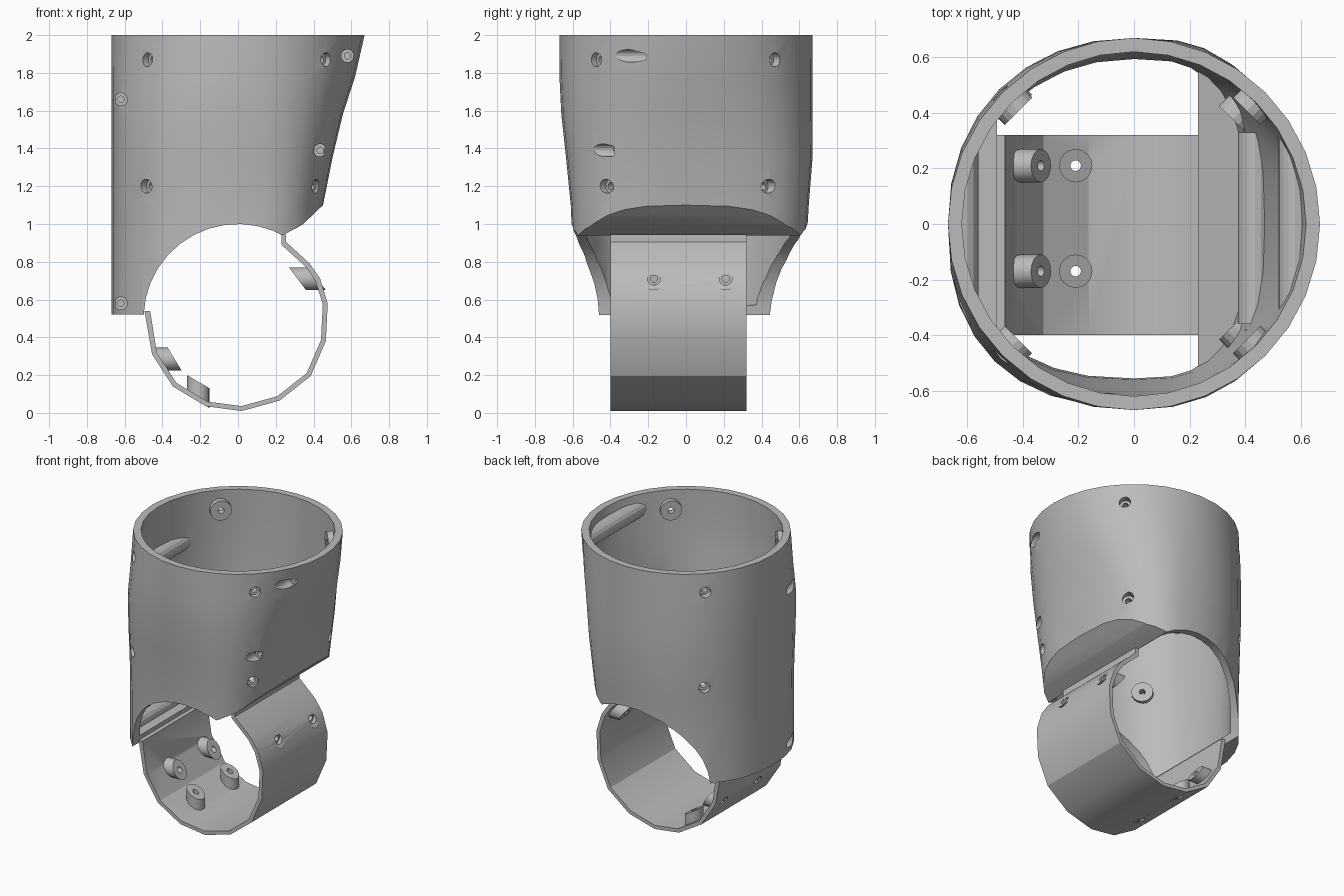
import bpy, bmesh, math
from mathutils import Vector

cube = bpy.data.objects.get("Cube")
if cube:
    bpy.data.objects.remove(cube, do_unlink=True)

grey = bpy.data.materials.new("plain grey")
grey.use_nodes = True
COLOUR = (0.5, 0.5, 0.5, 1)
grey.diffuse_color = COLOUR
grey.node_tree.nodes["Principled BSDF"].inputs["Base Color"].default_value = COLOUR


def finish(name, bm):
    bmesh.ops.recalc_face_normals(bm, faces=bm.faces)
    mesh = bpy.data.meshes.new(name)
    bm.to_mesh(mesh)
    bm.free()
    mesh.materials.append(grey)
    ob = bpy.data.objects.new(name, mesh)
    bpy.context.collection.objects.link(ob)
    return ob


def loft(name, rings):
    bm = bmesh.new()
    loops = [[bm.verts.new(p) for p in ring] for ring in rings]
    n = len(loops[0])
    for a, b in zip(loops, loops[1:]):
        for i in range(n):
            j = (i + 1) % n
            bm.faces.new((a[i], a[j], b[j], b[i]))
    bm.faces.new(loops[0])
    bm.faces.new(loops[-1])
    return finish(name, bm)


def prism(name, profile, y0, y1):
    return loft(name, [[(x, y, z) for x, z in profile] for y in (y0, y1)])


def rod(name, start, end, radius, sides=16):
    start, end = Vector(start), Vector(end)
    axis = end - start
    turn = axis.to_track_quat("Z", "Y")
    ring = [turn @ Vector((radius * math.cos(math.tau * i / sides),
                           radius * math.sin(math.tau * i / sides), 0))
            for i in range(sides)]
    return loft(name, [[p + start for p in ring], [p + end for p in ring]])


def combine(target, tool, operation="DIFFERENCE"):
    mod = target.modifiers.new("cut", "BOOLEAN")
    mod.operation, mod.solver, mod.object = operation, "EXACT", tool
    bpy.context.view_layer.objects.active = target
    bpy.ops.object.modifier_apply(modifier=mod.name)
    bpy.data.objects.remove(tool, do_unlink=True)


def shade(ob, degrees):
    bpy.ops.object.select_all(action="DESELECT")
    ob.select_set(True)
    bpy.context.view_layer.objects.active = ob
    bpy.ops.object.shade_smooth_by_angle(angle=math.radians(degrees))


# Sleeve sections: height, +x reach, front reach, back reach,
# then squareness of the front, back and +x sides
SECTIONS = [
    (2.0, 0.67, 0.67, 0.67, 2.0, 2.0, 2.0),
    (1.78, 0.62, 0.67, 0.67, 2.15, 2.1, 2.2),
    (1.58, 0.555, 0.66, 0.67, 2.4, 2.15, 2.5),
    (1.35, 0.50, 0.635, 0.67, 2.5, 2.15, 2.8),
    (1.1, 0.45, 0.61, 0.65, 2.5, 2.15, 3.1),
    (0.85, 0.42, 0.60, 0.635, 2.5, 2.15, 3.1),
    (0.4, 0.40, 0.60, 0.635, 2.5, 2.15, 3.1),
]


def section(s, wall, z, sides=32):
    _, right, front, back, nf, nb, nr = s
    ring = []
    for i in range(sides):
        c, t = math.cos(math.tau * i / sides), math.sin(math.tau * i / sides)
        n = nr if c > 1e-6 else (nf if t < 0 else nb)
        rx = (right if c > 0 else 0.67) - wall
        ry = (front if t < 0 else back) - wall
        ring.append((math.copysign(rx * abs(c) ** (2 / n), c),
                     math.copysign(ry * abs(t) ** (2 / n), t), z))
    return ring


sleeve = loft("sleeve", [section(s, 0, s[0]) for s in SECTIONS])
cavity = loft("cavity", [section(SECTIONS[0], 0.05, 2.2)]
              + [section(s, 0.05, s[0]) for s in SECTIONS]
              + [section(SECTIONS[-1], 0.05, 0.2)])

# Floors left inside the sleeve at both lower edges
combine(cavity, prism("floor", [(0.23, 0), (0.23, 0.985), (0.9, 1.47), (0.9, 0)], -1, 1))
combine(cavity, prism("floor", [(-0.9, 0), (-0.9, 0.57), (-0.45, 0.57), (-0.45, 0)], -1, 1))

# Long screw tubes along the inside: x, z, y of the mouth
TUBES = [(-0.62, 1.66, -0.3), (-0.62, 0.58, -0.3),
         (0.58, 1.89, -0.31), (0.435, 1.39, -0.48)]
for x, z, y in TUBES:
    combine(cavity, rod("tube", (x, -0.36, z), (x, 0.33, z), 0.06))

# Pads behind the diagonal screw holes: x, y, z on the outside
SCREWS = [(-0.48, -0.48, 1.87), (0.47, -0.48, 1.87), (-0.48, 0.47, 1.87), (0.47, 0.47, 1.87),
          (-0.49, -0.49, 1.2), (0.42, -0.43, 1.2), (-0.48, 0.48, 1.2), (0.42, 0.44, 1.2)]


def along(p, depth):
    d = Vector((math.copysign(1, p[0]), math.copysign(1, p[1]), 0)).normalized()
    return Vector(p) - d * depth


for p in SCREWS:
    combine(cavity, rod("pad", along(p, 0.09), along(p, -0.3), 0.07))
combine(sleeve, cavity)

# Round clearance below the sleeve and its sloping underside
arc = [(0.5 * math.cos(math.radians(a)), 0.5 + 0.5 * math.sin(math.radians(a)))
       for a in range(178, 62, -10)]
outline = [(-0.9, -0.1), (-0.9, 0.52), (-0.51, 0.52)] + arc
outline += [(0.235, 0.94), (0.34, 0.995), (0.45, 1.1), (0.9, 1.53), (0.9, -0.1)]
combine(sleeve, prism("clearance", outline, -1, 1))

# Screw holes with counterbores
for p in SCREWS:
    combine(sleeve, rod("counterbore", along(p, 0.045), along(p, -0.2), 0.037))
    combine(sleeve, rod("hole", along(p, 0.2), along(p, -0.1), 0.02))
for x, z, y in TUBES:
    combine(sleeve, rod("counterbore", (x, -1, z), (x, y + 0.1, z), 0.034))
    combine(sleeve, rod("hole", (x, -0.9, z), (x, y + 0.25, z), 0.017))
shade(sleeve, 20)

# Thin clamp band
outer = [(0.255, 0.945), (0.255, 0.905), (0.38, 0.79), (0.435, 0.71), (0.475, 0.58),
         (0.465, 0.38), (0.385, 0.195), (0.22, 0.065), (0.02, 0.01), (-0.17, 0.035),
         (-0.345, 0.14), (-0.455, 0.31), (-0.495, 0.54)]
inner = [(x * 0.945, 0.48 + (z - 0.48) * 0.945) for x, z in outer]
inner[0], inner[1] = (0.23, 0.945), (0.23, 0.89)
inner[-1] = (-0.465, 0.54)
band = prism("clamp_band", outer + inner[::-1], -0.40, 0.32)


# Slanted screw bosses inside the band
def boss(axis, across, y, base, tip, slope, radius=0.06, sides=16):
    rings = []
    for level in (base, tip):
        ring = []
        for i in range(sides):
            u = radius * math.cos(math.tau * i / sides)
            v = radius * math.sin(math.tau * i / sides)
            a, b = level + slope * u, across + u
            ring.append((a, y + v, b) if axis == "x" else (b, y + v, a))
        rings.append(ring)
    combine(band, loft("boss", rings), "UNION")
    out = math.copysign(1, base - tip)
    for name, r, start in (("hole", 0.019, tip - out * 0.15), ("counterbore", 0.034, base)):
        ends = (start, base + out * 0.15)
        pts = [(a, y, across) if axis == "x" else (across, y, a) for a in ends]
        combine(band, rod(name, *pts, r))


for y in (-0.17, 0.21):
    boss("x", 0.285, y, -0.425, -0.335, -0.6)
    boss("z", -0.21, y, 0.06, 0.165, -0.58)
    boss("x", 0.71, y, 0.42, 0.315, -0.75)
shade(band, 24)
